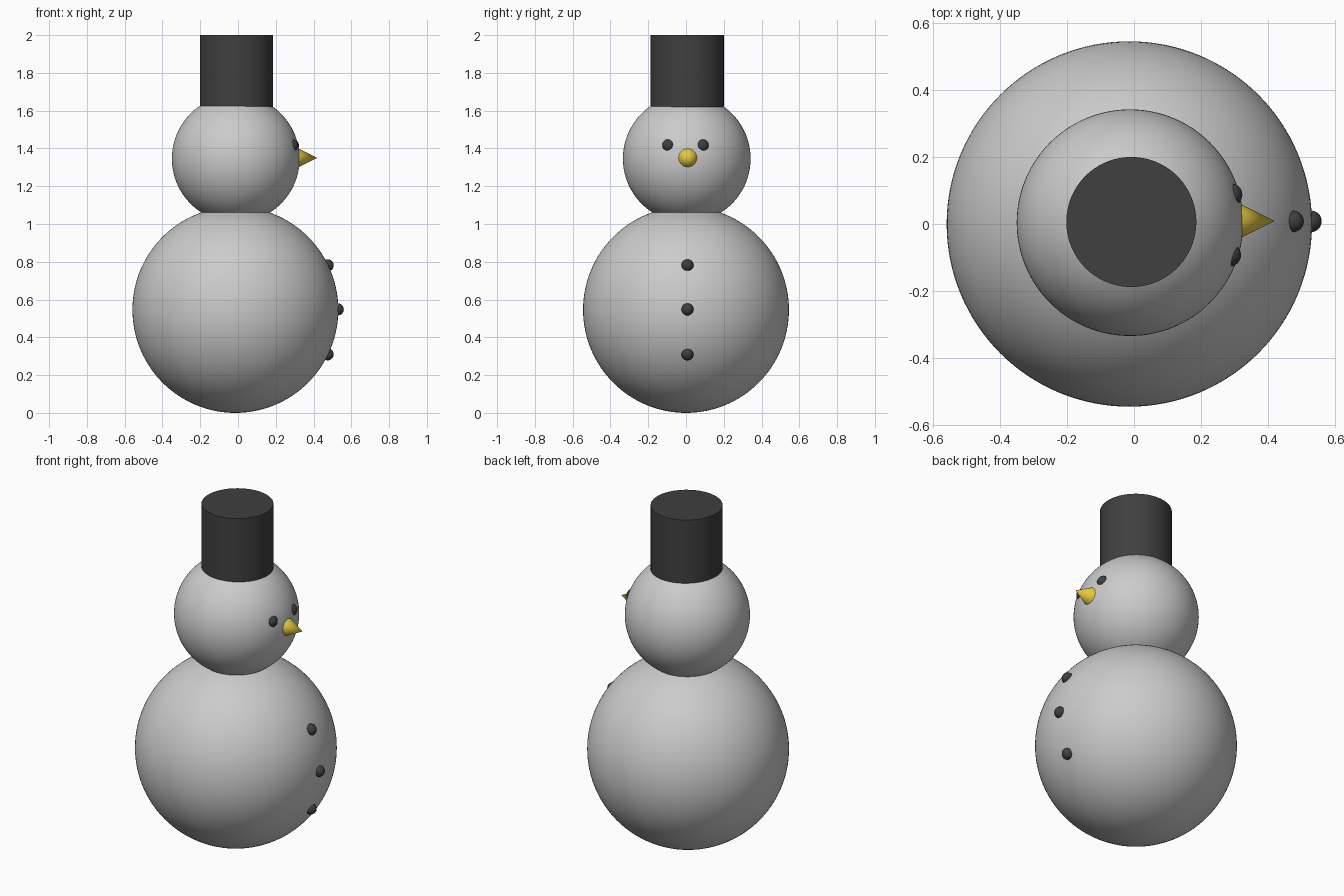
import bpy
import math
from mathutils import Vector

if "Cube" in bpy.data.objects:
    bpy.data.objects.remove(bpy.data.objects["Cube"])


def material(name, rgb):
    mat = bpy.data.materials.new(name)
    mat.diffuse_color = (*rgb, 1)
    mat.use_nodes = True
    mat.node_tree.nodes["Principled BSDF"].inputs["Base Color"].default_value = mat.diffuse_color
    return mat


black = material("black", (0.05, 0.05, 0.05))
orange = material("orange", (0.8, 0.58, 0.05))


def finish(name, mat=None):
    obj = bpy.context.object
    obj.name = name
    if mat:
        obj.data.materials.append(mat)
    bpy.ops.object.shade_smooth_by_angle(angle=math.radians(40))
    return obj


def ball(name, loc, radius, segments, rings, mat=None):
    bpy.ops.mesh.primitive_uv_sphere_add(
        segments=segments, ring_count=rings, radius=radius, location=loc)
    return finish(name, mat)


# Snowballs
BODY, BODY_R = Vector((-0.014, 0, 0.546)), 0.545
HEAD, HEAD_R = Vector((-0.012, 0.004, 1.346)), 0.338
body = ball("body", BODY, BODY_R, 128, 64)
body.scale.z = BODY.z / BODY_R
ball("head", HEAD, HEAD_R, 128, 64)

# Tall brimless hat, sunk slightly into the head
HAT_BOTTOM, HAT_TOP = 1.6, 2.0
bpy.ops.mesh.primitive_cylinder_add(
    vertices=96, radius=0.194, depth=HAT_TOP - HAT_BOTTOM,
    location=(-0.008, 0.006, (HAT_TOP + HAT_BOTTOM) / 2))
finish("hat", black)

# Buttons, centred on the body surface along the +x side
for i, z in enumerate((0.31, 0.548, 0.781)):
    x = BODY.x + math.sqrt(BODY_R ** 2 - (z - BODY.z) ** 2)
    ball(f"button_{i + 1}", (x - 0.003, 0.008, z), 0.032, 32, 16, black)

# Eyes, sunk so only a shallow cap shows
for name, y in (("eye_left", 0.092), ("eye_right", -0.098)):
    dy, dz = y - HEAD.y, 1.419 - HEAD.z
    direction = Vector((math.sqrt(HEAD_R ** 2 - dy ** 2 - dz ** 2), dy, dz)).normalized()
    ball(name, HEAD + direction * (HEAD_R - 0.018), 0.034, 32, 16, black)

# Carrot nose
NOSE_BASE, NOSE_TIP = 0.317, 0.419
bpy.ops.mesh.primitive_cone_add(
    vertices=48, radius1=0.051, radius2=0, depth=NOSE_TIP - NOSE_BASE,
    location=((NOSE_BASE + NOSE_TIP) / 2, 0.009, 1.35),
    rotation=(0, math.pi / 2, 0))
finish("nose", orange)
